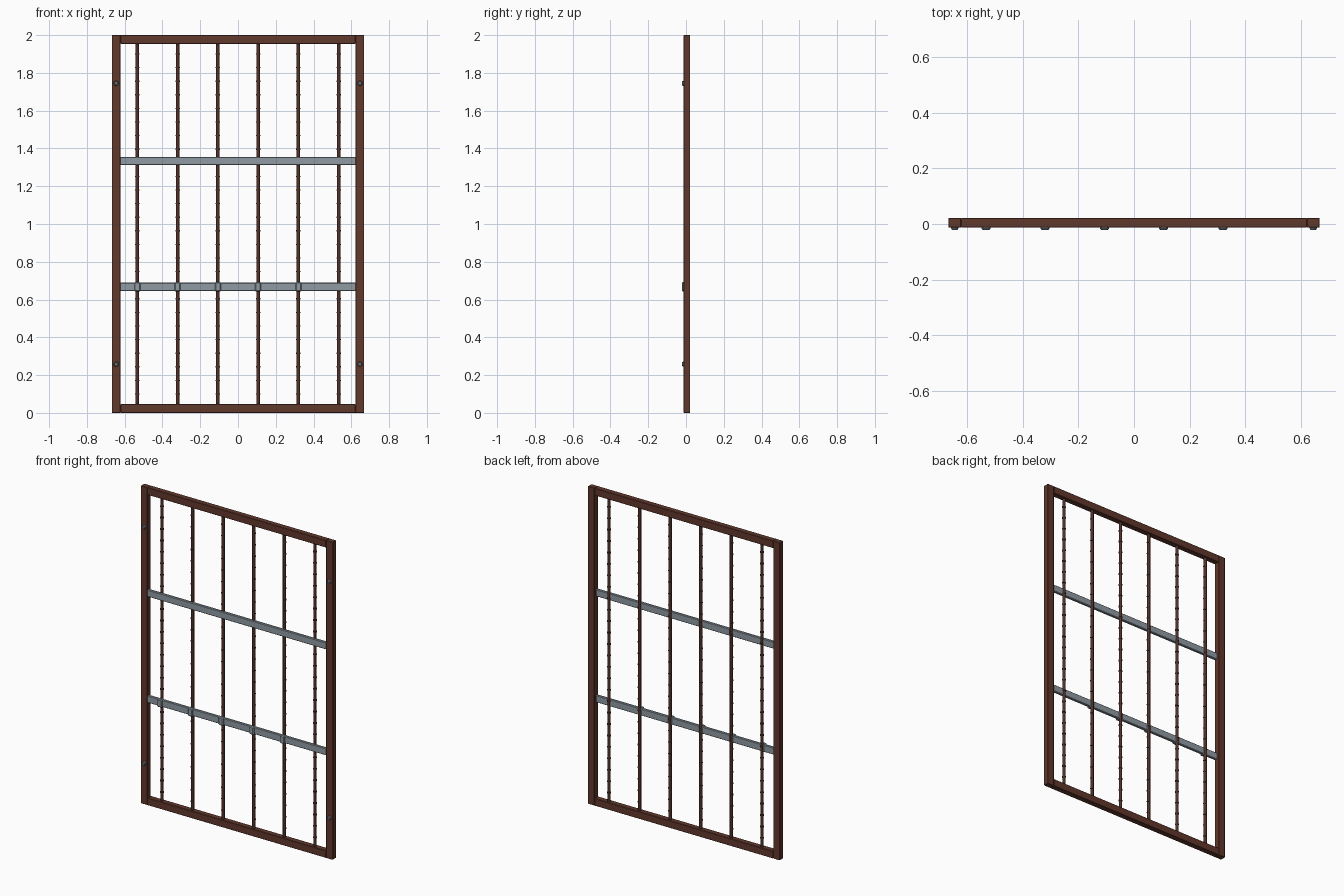
import bpy, bmesh
from math import radians
from mathutils import Matrix

if "Cube" in bpy.data.objects:
    bpy.data.objects.remove(bpy.data.objects["Cube"])


def material(name, rgb):
    m = bpy.data.materials.new(name)
    m.use_nodes = True
    m.diffuse_color = (*rgb, 1)
    m.node_tree.nodes["Principled BSDF"].inputs["Base Color"].default_value = (*rgb, 1)
    return m


rust = material("rust brown", (0.12, 0.04, 0.025))
dark_rust = material("dark rust", (0.08, 0.03, 0.02))
steel = material("blue grey steel", (0.28, 0.33, 0.37))
bolt_grey = material("dark bolt grey", (0.12, 0.14, 0.16))


def finish(bm, name, mat, bevel=0, smooth=False):
    mesh = bpy.data.meshes.new(name)
    bm.to_mesh(mesh)
    bm.free()
    mesh.materials.append(mat)
    ob = bpy.data.objects.new(name, mesh)
    bpy.context.collection.objects.link(ob)
    if bevel:
        mod = ob.modifiers.new("soft edge", 'BEVEL')
        mod.width = bevel
        mod.segments = 1
    if smooth:
        bpy.ops.object.select_all(action='DESELECT')
        ob.select_set(True)
        bpy.context.view_layer.objects.active = ob
        bpy.ops.object.shade_smooth_by_angle(angle=radians(40))
    return ob


def box(name, lo, hi, mat, bevel):
    bm = bmesh.new()
    bmesh.ops.create_cube(bm, size=1)
    for v in bm.verts:
        v.co = [(a + b) / 2 + c * (b - a) for a, b, c in zip(lo, hi, v.co)]
    return finish(bm, name, mat, bevel)


def cylinder(bm, radius, depth, matrix, sides=12, top=None):
    bmesh.ops.create_cone(bm, cap_ends=True, segments=sides, radius1=radius,
                          radius2=radius if top is None else top,
                          depth=depth, matrix=matrix)


W, H, RAIL = 0.668, 2.0, 0.046
FRONT, BACK = -0.013, 0.022

# Outer frame
for side, s in (("left", 1), ("right", -1)):
    x0, x1 = sorted((s * W, s * (W - RAIL)))
    box(side + "_stile", (x0, FRONT, 0), (x1, BACK, H), rust, 0.002)
inner = W - RAIL
box("bottom_rail", (-inner, FRONT, 0), (inner, BACK, RAIL), rust, 0.002)
box("top_rail", (-inner, FRONT, H - RAIL), (inner, BACK, H), rust, 0.002)

# Ribbed vertical bars
bar_y = 0.005
bar_xs = [-0.533 + i * 0.2132 for i in range(6)]
for i, x in enumerate(bar_xs):
    bm = bmesh.new()
    cylinder(bm, 0.0095, H - 2 * RAIL + 0.01, Matrix.Translation((x, bar_y, H / 2)))
    for k in range(26):
        z = 0.1 + k * 0.072
        cylinder(bm, 0.0115, 0.006, Matrix.Translation((x, bar_y, z)))
    finish(bm, f"vertical_bar_{i + 1}", dark_rust, smooth=True)

# Horizontal straps
for name, z in (("lower_strap", 0.667), ("upper_strap", 1.334)):
    box(name, (-inner - 0.002, -0.012, z - 0.022), (inner + 0.002, 0.006, z + 0.022), steel, 0.003)

# Clips wrapping the lower strap at the bars
for i, x in enumerate(bar_xs[:5]):
    box(f"strap_clip_{i + 1}", (x - 0.016, -0.022, 0.642), (x + 0.016, 0.008, 0.692), steel, 0.005)

# Bolts on the stiles
turn = Matrix.Rotation(radians(90), 4, 'X')
for side, s in (("left", 1), ("right", -1)):
    for level, z in (("lower", 0.258), ("upper", 1.745)):
        bm = bmesh.new()
        cylinder(bm, 0.015, 0.012, Matrix.Translation((s * 0.645, -0.016, z)) @ turn, top=0.01)
        finish(bm, f"{level}_{side}_bolt", bolt_grey, smooth=True)
